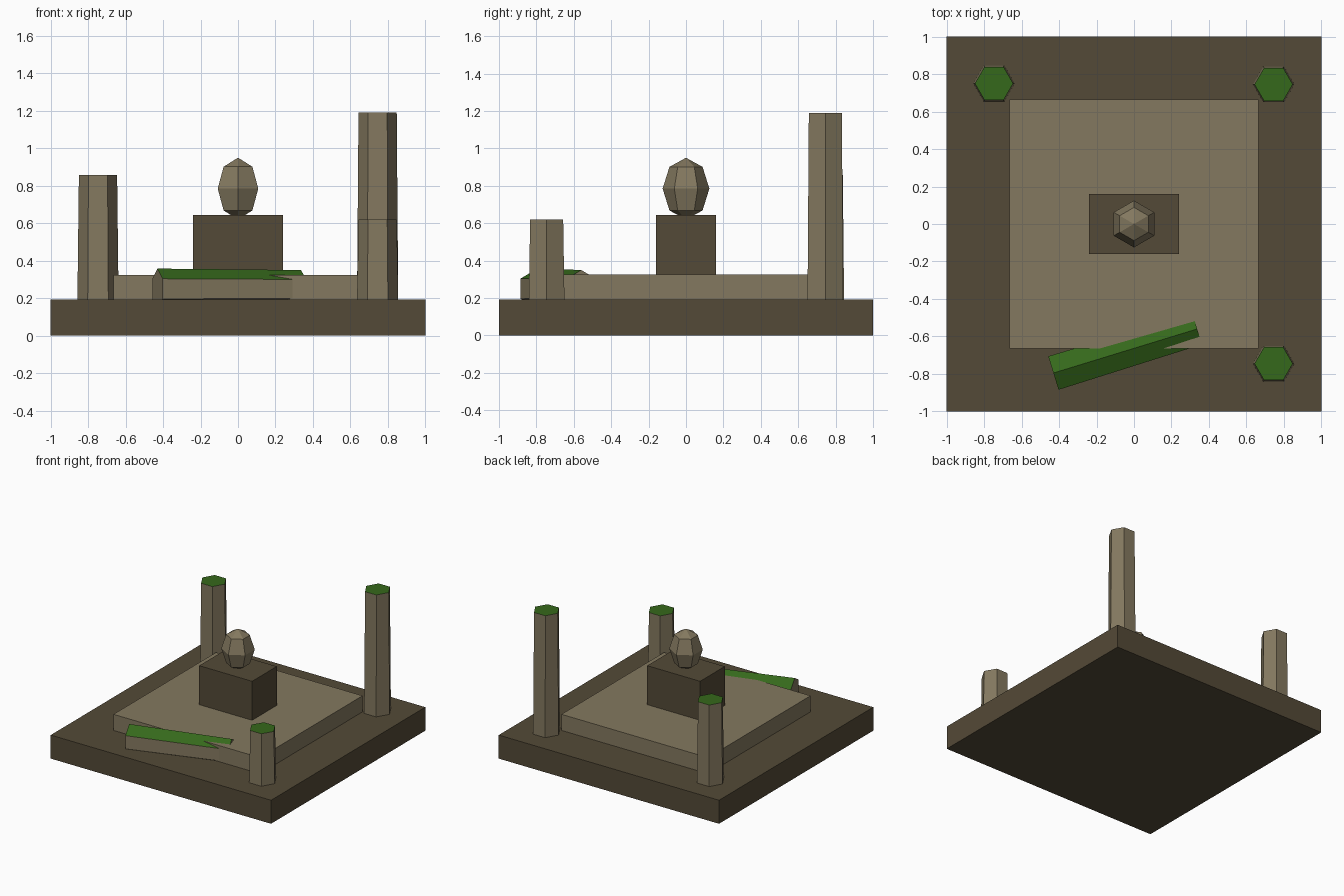
import bpy, bmesh
from math import radians
from mathutils import Matrix, Vector

if "Cube" in bpy.data.objects:
    bpy.data.objects.remove(bpy.data.objects["Cube"])


def material(name, rgb):
    m = bpy.data.materials.new(name)
    m.diffuse_color = (*rgb, 1)
    m.use_nodes = True
    m.node_tree.nodes["Principled BSDF"].inputs["Base Color"].default_value = m.diffuse_color
    return m


STONE = material("stone", (0.23, 0.19, 0.115))
DARK = material("dark_stone", (0.088, 0.068, 0.038))
MOSS = material("moss", (0.036, 0.14, 0.011))


def finish(name, bm, mats):
    me = bpy.data.meshes.new(name)
    bmesh.ops.recalc_face_normals(bm, faces=bm.faces)
    bm.normal_update()
    # second material grows on the upward faces
    if len(mats) > 1:
        for f in bm.faces:
            f.material_index = 1 if f.normal.z > 0.4 else 0
    bm.to_mesh(me)
    bm.free()
    for m in mats:
        me.materials.append(m)
    ob = bpy.data.objects.new(name, me)
    bpy.context.collection.objects.link(ob)


def slab(name, sx, sy, z0, z1, mat):
    bm = bmesh.new()
    bmesh.ops.create_cube(bm, size=1, matrix=Matrix.Translation((0, 0, (z0 + z1) / 2))
                          @ Matrix.Diagonal((sx, sy, z1 - z0, 1)))
    finish(name, bm, [mat])


def column(name, start, end, r0, r1, spin=0):
    # tapered six-sided shaft between two points, a corner pointing along local x
    start, end = Vector(start), Vector(end)
    axis = end - start
    if axis.normalized().z > 0.99:
        rot = Matrix.Identity(4)
    else:
        # local x points up so a ridge runs along the top of a lying shaft
        z = axis.normalized()
        x = Vector((0, 0, 1))
        rot = Matrix((x, z.cross(x), z)).transposed().to_4x4()
    bm = bmesh.new()
    bmesh.ops.create_cone(bm, cap_ends=True, segments=6, radius1=r0, radius2=r1,
                          depth=axis.length)
    # put the first corner exactly on local x
    v = bm.verts[:][0].co
    turn = Matrix.Rotation(-Vector((1, 0)).angle_signed(Vector((v.x, v.y))) * -1 + spin, 4, 'Z')
    bmesh.ops.transform(bm, matrix=Matrix.Translation((start + end) / 2) @ rot @ turn,
                        verts=bm.verts)
    finish(name, bm, [STONE, MOSS])


# stepped plinth and altar block
slab("base", 2, 2, 0, 0.193, DARK)
slab("platform", 1.33, 1.33, 0.18, 0.325, STONE)
slab("altar", 0.48, 0.32, 0.315, 0.645, DARK)

# faceted egg idol
bm = bmesh.new()
bmesh.ops.create_uvsphere(bm, u_segments=6, v_segments=4, radius=1,
                          matrix=Matrix.Translation((0, 0, 0.785))
                          @ Matrix.Diagonal((0.125, 0.125, 0.165, 1)))
finish("idol", bm, [STONE])

# broken standing pillars of different heights
for name, x, y, top in (("back_left_pillar", -0.747, 0.75, 0.858),
                        ("back_right_pillar", 0.745, 0.745, 1.19),
                        ("front_right_pillar", 0.745, -0.745, 0.62)):
    column(name, (x, y, 0.18), (x, y, top), 0.11, 0.102)

# toppled pillar leaning into the platform edge
column("fallen_pillar", (-0.43, -0.795, 0.25), (0.337, -0.56, 0.25), 0.108, 0.1)
